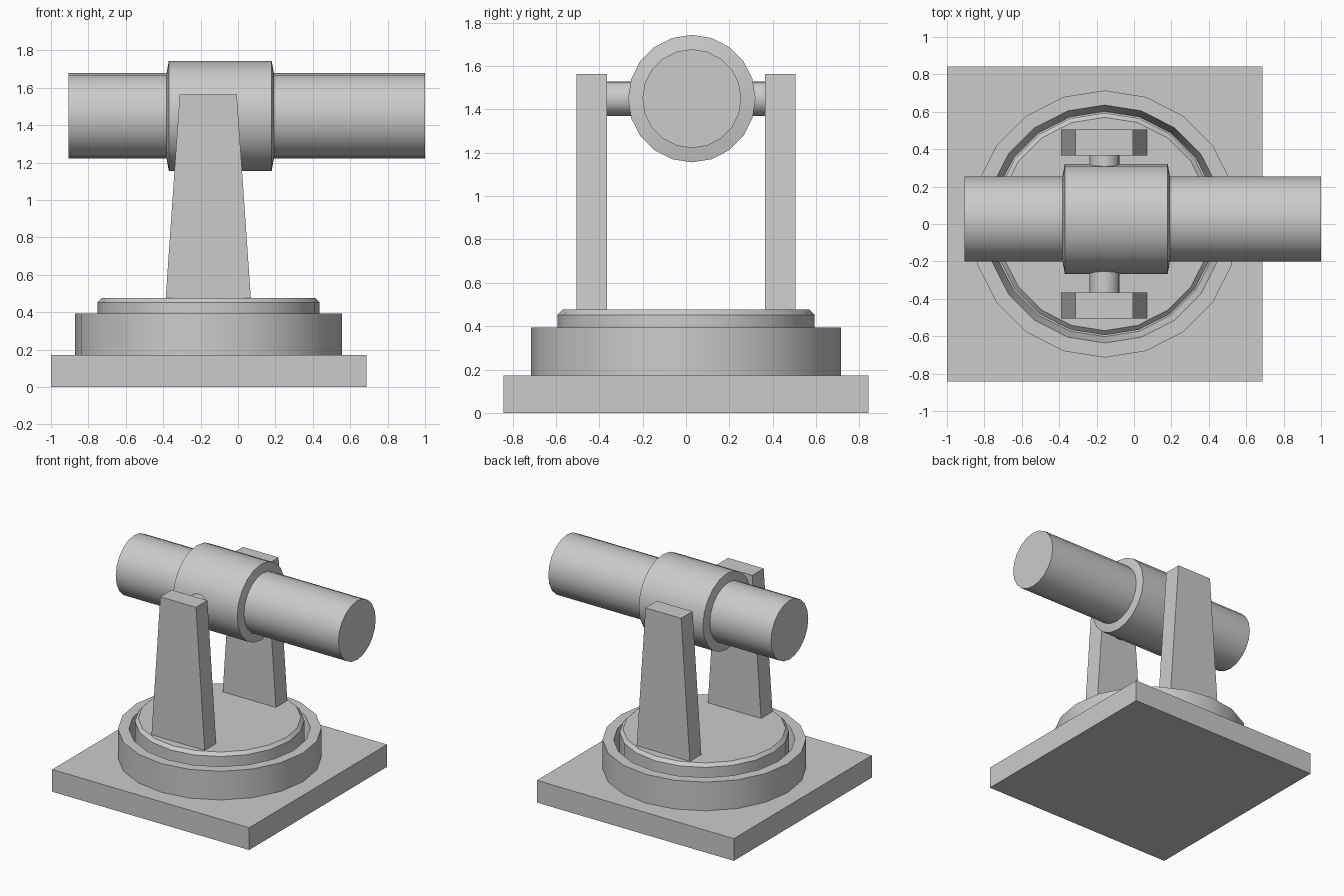
import bpy, bmesh, math
from mathutils import Vector, Matrix

if "Cube" in bpy.data.objects:
    bpy.data.objects.remove(bpy.data.objects["Cube"])

CX = -0.157      # turntable axis in x
AXLE_Z = 1.45    # height of barrel and axle
SIDES = 20


def finish(name, bm, smooth=False):
    bmesh.ops.recalc_face_normals(bm, faces=bm.faces[:])
    mesh = bpy.data.meshes.new(name)
    bm.to_mesh(mesh)
    bm.free()
    obj = bpy.data.objects.new(name, mesh)
    bpy.context.collection.objects.link(obj)
    if smooth:
        bpy.ops.object.select_all(action='DESELECT')
        obj.select_set(True)
        bpy.context.view_layer.objects.active = obj
        bpy.ops.object.shade_smooth_by_angle(angle=math.radians(30))
    return obj


def lathe(name, profile, matrix):
    """Revolve (radius, height) points around local z, capping both ends."""
    bm = bmesh.new()
    rings = []
    for r, h in profile:
        angles = [2 * math.pi * i / SIDES for i in range(SIDES)]
        rings.append([bm.verts.new(matrix @ Vector((r * math.cos(a), r * math.sin(a), h)))
                      for a in angles])
    for a, b in zip(rings, rings[1:]):
        for i in range(SIDES):
            j = (i + 1) % SIDES
            bm.faces.new((a[i], a[j], b[j], b[i]))
    bm.faces.new(rings[0])
    bm.faces.new(rings[-1])
    return finish(name, bm, smooth=True)


def tapered_block(name, center, bottom, top, z0, z1):
    """Box whose top x/y size may differ from its bottom."""
    bm = bmesh.new()
    bmesh.ops.create_cube(bm, size=1)
    for v in bm.verts:
        sx, sy = top if v.co.z > 0 else bottom
        v.co = (center[0] + v.co.x * sx, center[1] + v.co.y * sy, z1 if v.co.z > 0 else z0)
    return finish(name, bm)


upright = Matrix.Translation((CX, 0, 0))

# Square base plate
tapered_block("base_plate", (CX, 0), (1.686, 1.686), (1.686, 1.686), 0, 0.172)

# Fixed ring with a slanted recess, and the turntable sitting in it
lathe("base_ring", [(0.714, 0.172), (0.714, 0.394), (0.636, 0.394), (0.602, 0.28)], upright)
lathe("turntable", [(0.594, 0.28), (0.594, 0.452), (0.57, 0.476)], upright)

# Two tapered supports
for side, label in ((-1, "front"), (1, "back")):
    tapered_block(label + "_support", (CX - 0.002, side * 0.435),
                  (0.455, 0.14), (0.305, 0.14), 0.476, 1.563)

# Axle between the supports
lathe("axle", [(0.08, -0.37), (0.08, 0.37)],
      Matrix.Translation((CX, 0, AXLE_Z)) @ Matrix.Rotation(math.pi / 2, 4, 'X'))

# Barrel with raised collar, lying along x
lathe("barrel", [(0.228, -0.906), (0.228, -0.382), (0.294, -0.37),
                 (0.294, 0.18), (0.228, 0.192), (0.228, 1.0)],
      Matrix.Translation((0, 0.027, AXLE_Z)) @ Matrix.Rotation(math.pi / 2, 4, 'Y'))
